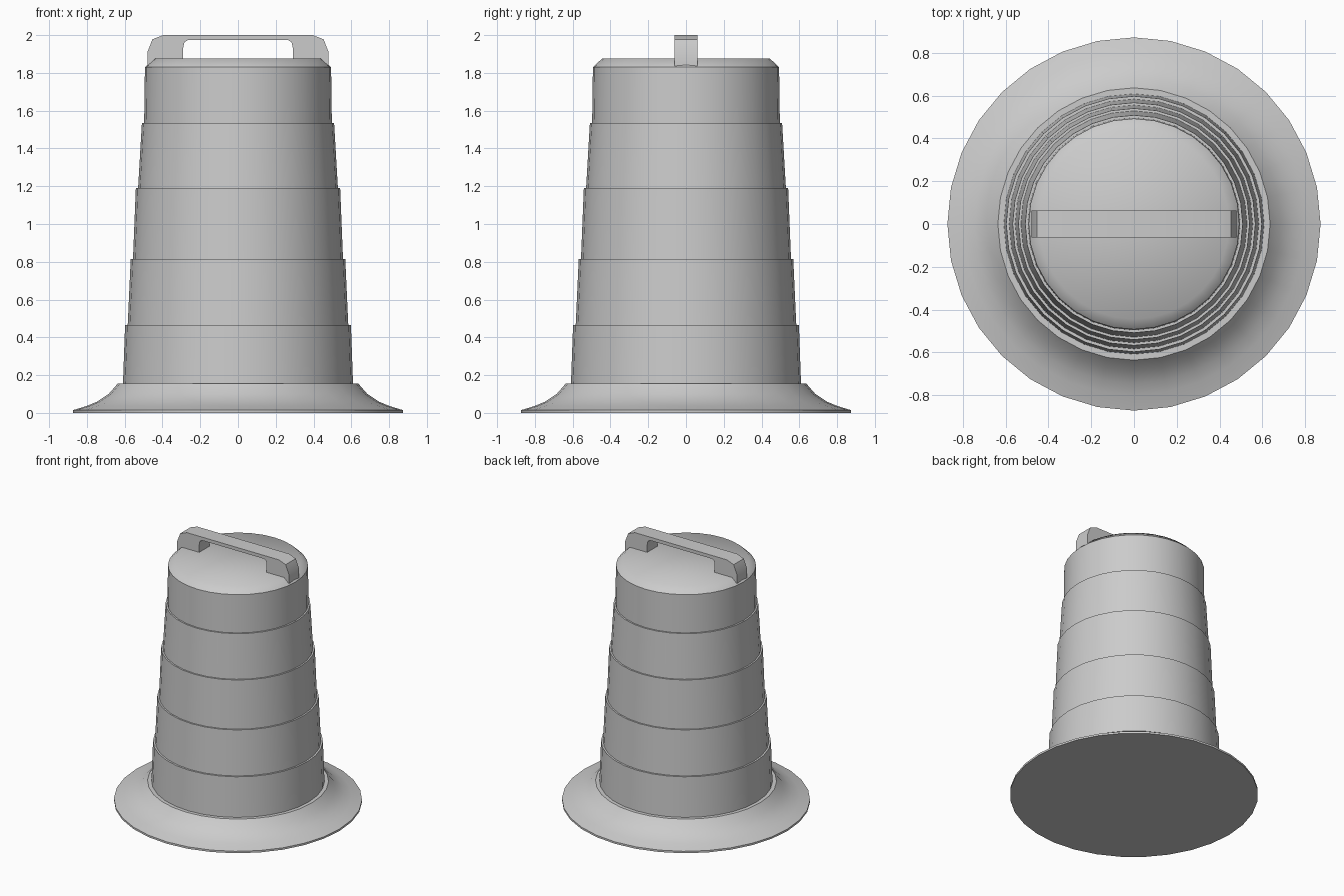
import bpy, bmesh, math

if "Cube" in bpy.data.objects:
    bpy.data.objects.remove(bpy.data.objects["Cube"])

SIDES = 32


def finish(name, bm, angle):
    bmesh.ops.recalc_face_normals(bm, faces=bm.faces)
    me = bpy.data.meshes.new(name)
    bm.to_mesh(me)
    bm.free()
    ob = bpy.data.objects.new(name, me)
    bpy.context.collection.objects.link(ob)
    bpy.ops.object.select_all(action='DESELECT')
    ob.select_set(True)
    bpy.context.view_layer.objects.active = ob
    bpy.ops.object.shade_smooth_by_angle(angle=math.radians(angle))
    return ob


def lathe(name, profile, angle=44):
    """Closed solid turned from (radius, z) points, bottom to top."""
    bm = bmesh.new()
    rings = []
    for r, z in profile:
        rings.append([bm.verts.new((r * math.cos(2 * math.pi * i / SIDES),
                                    r * math.sin(2 * math.pi * i / SIDES), z))
                      for i in range(SIDES)])
    for a, b in zip(rings, rings[1:]):
        for i in range(SIDES):
            j = (i + 1) % SIDES
            bm.faces.new((a[i], a[j], b[j], b[i]))
    bm.faces.new(rings[0][::-1])
    bm.faces.new(rings[-1])
    return finish(name, bm, angle)


# Flared foot and stepped drum, turned as one shell
foot = [(0.873, 0), (0.873, 0.015), (0.80, 0.037), (0.745, 0.06),
        (0.685, 0.10), (0.637, 0.155)]
bands = [(0.609, 0.155, 0.598, 0.465), (0.584, 0.465, 0.568, 0.815),
         (0.556, 0.815, 0.541, 1.19), (0.529, 1.19, 0.509, 1.535),
         (0.497, 1.535, 0.493, 1.83)]
body = []
for r0, z0, r1, z1 in bands:
    body += [(r0, z0), (r1, z1)]
lid = [(0.445, 1.875)]
lathe("drum_body", foot + body + lid)

# Carrying handle: half outline mirrored, then extruded through its width
half = [(0.48, 1.835), (0.48, 1.91), (0.453, 1.978), (0.395, 2.0)]
inner = [(0.29, 1.865), (0.29, 1.935), (0.284, 1.962), (0.265, 1.974)]
outline = (half + [(-x, z) for x, z in reversed(half)]
           + [(-x, z) for x, z in inner] + inner[::-1])
bm = bmesh.new()
face = bm.faces.new([bm.verts.new((x, -0.062, z)) for x, z in outline])
ext = bmesh.ops.extrude_face_region(bm, geom=[face])
for v in ext["geom"]:
    if isinstance(v, bmesh.types.BMVert):
        v.co.y = 0.062
finish("carry_handle", bm, 30)
